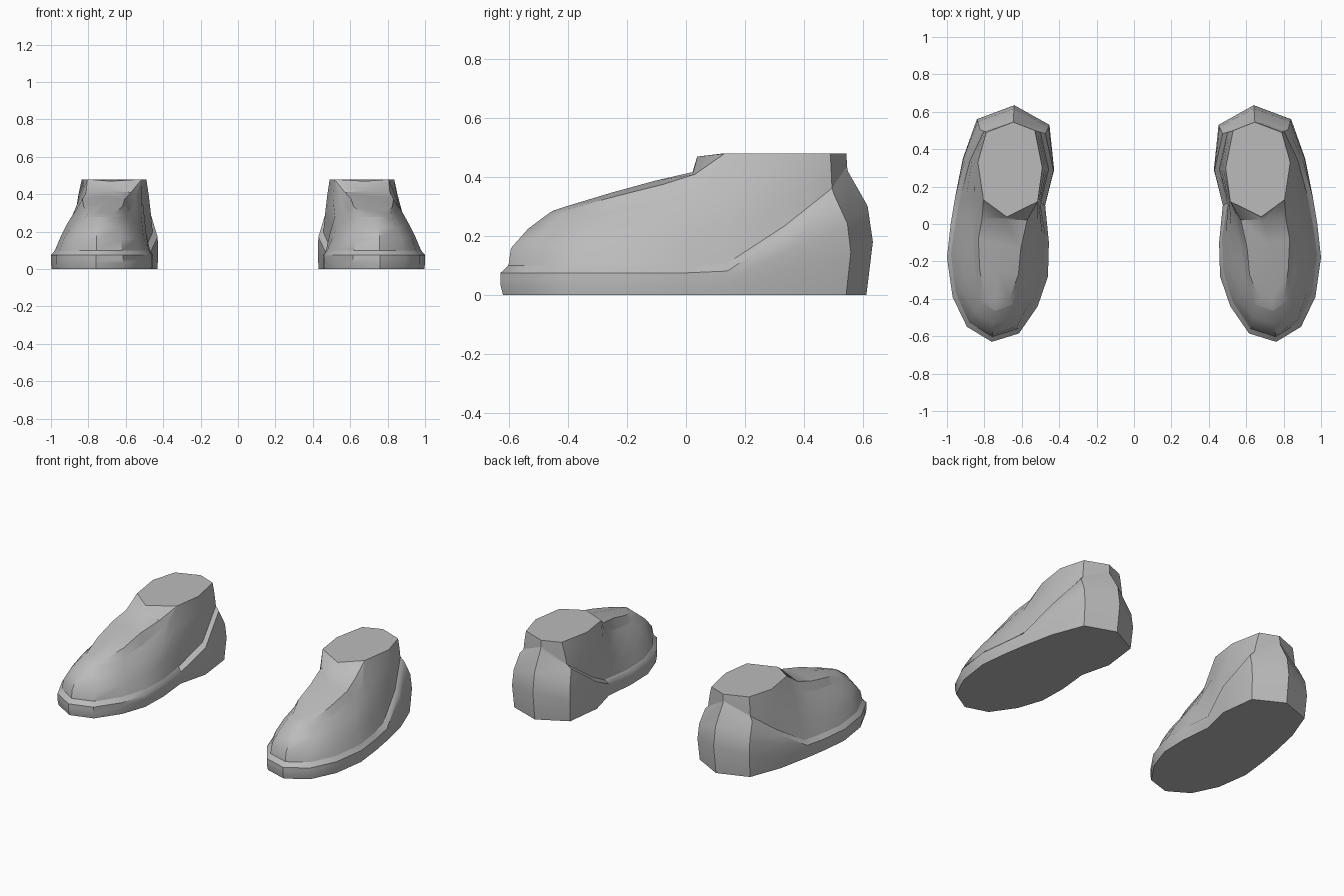
import bpy, bmesh, math
from mathutils import Vector

cube = bpy.data.objects.get("Cube")
if cube:
    bpy.data.objects.remove(cube, do_unlink=True)

GREY = (0.5, 0.5, 0.5, 1.0)
mat = bpy.data.materials.new("plain grey")
mat.use_nodes = True
mat.diffuse_color = GREY
bsdf = next(n for n in mat.node_tree.nodes if n.type == 'BSDF_PRINCIPLED')
bsdf.inputs["Base Color"].default_value = GREY
bsdf.inputs["Roughness"].default_value = 0.7

# Sole outline of the left shoe, counter-clockwise from the toe
OUTLINE = [(0.76, -0.63), (0.893, -0.55), (0.97, -0.39), (1.0, -0.18),
           (0.98, 0.0), (0.957, 0.14), (0.915, 0.35), (0.84, 0.56),
           (0.64, 0.635), (0.452, 0.53), (0.427, 0.29), (0.475, 0.10),
           (0.455, -0.10), (0.46, -0.28), (0.515, -0.44), (0.615, -0.585)]
# Upper edge: collar rim at the back, tongue border at the front
RIM = [(0.745, -0.465, 0.278), (0.82, -0.41, 0.278), (0.848, -0.25, 0.288),
       (0.86, -0.07, 0.325), (0.84, 0.055, 0.372), (0.805, 0.13, 0.48),
       (0.835, 0.33, 0.48), (0.79, 0.49, 0.48), (0.645, 0.545, 0.48),
       (0.53, 0.50, 0.48), (0.49, 0.30, 0.48), (0.515, 0.12, 0.48),
       (0.55, 0.04, 0.372), (0.58, -0.14, 0.31), (0.60, -0.29, 0.287),
       (0.65, -0.43, 0.278)]
# Raised tongue surface: (left x, left y, right x, right y, edge z, crown z)
TONGUE = [(0.668, -0.405, 0.80, -0.395, 0.293, 0.303),
          (0.618, -0.27, 0.825, -0.24, 0.335, 0.347),
          (0.605, -0.13, 0.832, -0.08, 0.375, 0.388),
          (0.572, 0.02, 0.812, 0.03, 0.41, 0.418)]
COLLAR_FRONT = (0.68, 0.038, 0.47)
N = len(OUTLINE)
CENTRE = Vector((0.68, 0.05))


def lerp(a, b, t):
    return a + (b - a) * t


def sole_height(i):
    if i == 8:                       # heel peak
        return 0.42
    return 0.075 + max(0.0, OUTLINE[i][1] - 0.13) * 0.61


def wall_ring(t, pull, scale=1.0):
    """Ring at fraction t of the sole wall, leaning inwards over the heel."""
    ring = []
    for i, xy in enumerate(OUTLINE):
        h = sole_height(i)
        p = CENTRE + (Vector(xy) - CENTRE) * scale
        lean = pull * max(0.0, h - 0.16) / 0.26
        p += (CENTRE - p).normalized() * lean
        ring.append((p.x, p.y, h * t))
    return ring


def ledge_ring(edge):
    ring = []
    for i, e in enumerate(edge):
        e, r = Vector(e), Vector(RIM[i])
        d = (r - e).to_2d()
        d = d.normalized() * min(0.027, d.length * 0.6)
        ring.append((e.x + d.x, e.y + d.y, e.z + (0.018 if i == 8 else 0.025)))
    return ring


def blend_ring(a, b, th, tz, toe_th, toe_tz):
    """Ring between two others, fuller at the toe."""
    ring = []
    for i in range(N):
        w = {0: 1.0, 1: 0.8, 15: 0.8, 2: 0.3, 14: 0.3}.get(i, 0.0)
        h, v = lerp(th, toe_th, w), lerp(tz, toe_tz, w)
        ring.append((lerp(a[i][0], b[i][0], h), lerp(a[i][1], b[i][1], h),
                     lerp(a[i][2], b[i][2], v)))
    return ring


def loft(rings):
    verts = [p for r in rings for p in r]
    faces = []
    for k in range(len(rings) - 1):
        for i in range(N):
            j = (i + 1) % N
            faces.append((k * N + i, k * N + j, (k + 1) * N + j, (k + 1) * N + i))
    return verts, faces


def make(name, verts, faces, side):
    bm = bmesh.new()
    vs = [bm.verts.new((x * side, y, z)) for x, y, z in verts]
    for f in faces:
        bm.faces.new([vs[i] for i in (f if side > 0 else f[::-1])])
    mesh = bpy.data.meshes.new(name)
    bm.to_mesh(mesh)
    bm.free()
    mesh.materials.append(mat)
    obj = bpy.data.objects.new(name, mesh)
    bpy.context.collection.objects.link(obj)
    bpy.ops.object.select_all(action='DESELECT')
    obj.select_set(True)
    bpy.context.view_layer.objects.active = obj
    bpy.ops.object.shade_smooth_by_angle(angle=math.radians(38))


# Sole with heel counter and sloping ledge
edge = wall_ring(1.0, 0.085)
ledge = ledge_ring(edge)
sole_v, sole_f = loft([wall_ring(0, 0.015, 0.988), wall_ring(0.43, 0.0),
                       wall_ring(0.72, 0.018), edge, ledge])
sole_f.append(tuple(reversed(range(N))))

# Upper with a closed collar top
upper_v, upper_f = loft([ledge, blend_ring(ledge, RIM, 0.26, 0.33, 0.06, 0.33),
                         blend_ring(ledge, RIM, 0.60, 0.68, 0.48, 0.70), RIM])
upper_v.append(COLLAR_FRONT)
upper_f.append(tuple(3 * N + i for i in range(5, 12)) + (4 * N,))

# Tongue: border walls, crowned surface and slope up to the collar
tongue_v = list(RIM)
P, C = {}, {}


def add(p):
    tongue_v.append(p)
    return len(tongue_v) - 1


P[0] = add((0.742, -0.45, 0.287))
for k, (lx, ly, rx, ry, ez, cz) in enumerate(TONGUE, 1):
    P[N - k] = add((lx, ly, ez))
    P[k] = add((rx, ry, ez))
    C[k] = add(((lx + rx) / 2, (ly + ry) / 2, cz))
apex = add(COLLAR_FRONT)
tongue_f = [(11, 12, P[12]), (4, 5, P[4]),
            (P[15], P[0], C[1]), (P[0], P[1], C[1]),
            (11, P[12], C[4], apex), (C[4], P[4], 5, apex)]
for i in (12, 13, 14, 15, 0, 1, 2, 3):
    j = (i + 1) % N
    tongue_f.append((i, j, P[j], P[i]))
for k in (1, 2, 3):
    tongue_f.append((P[N - k - 1], P[N - k], C[k], C[k + 1]))
    tongue_f.append((C[k], P[k], P[k + 1], C[k + 1]))

# Left and right shoes
for side, label in ((1, "left"), (-1, "right")):
    make(label + "_sole", sole_v, sole_f, side)
    make(label + "_upper", upper_v, upper_f, side)
    make(label + "_tongue", tongue_v, tongue_f, side)
